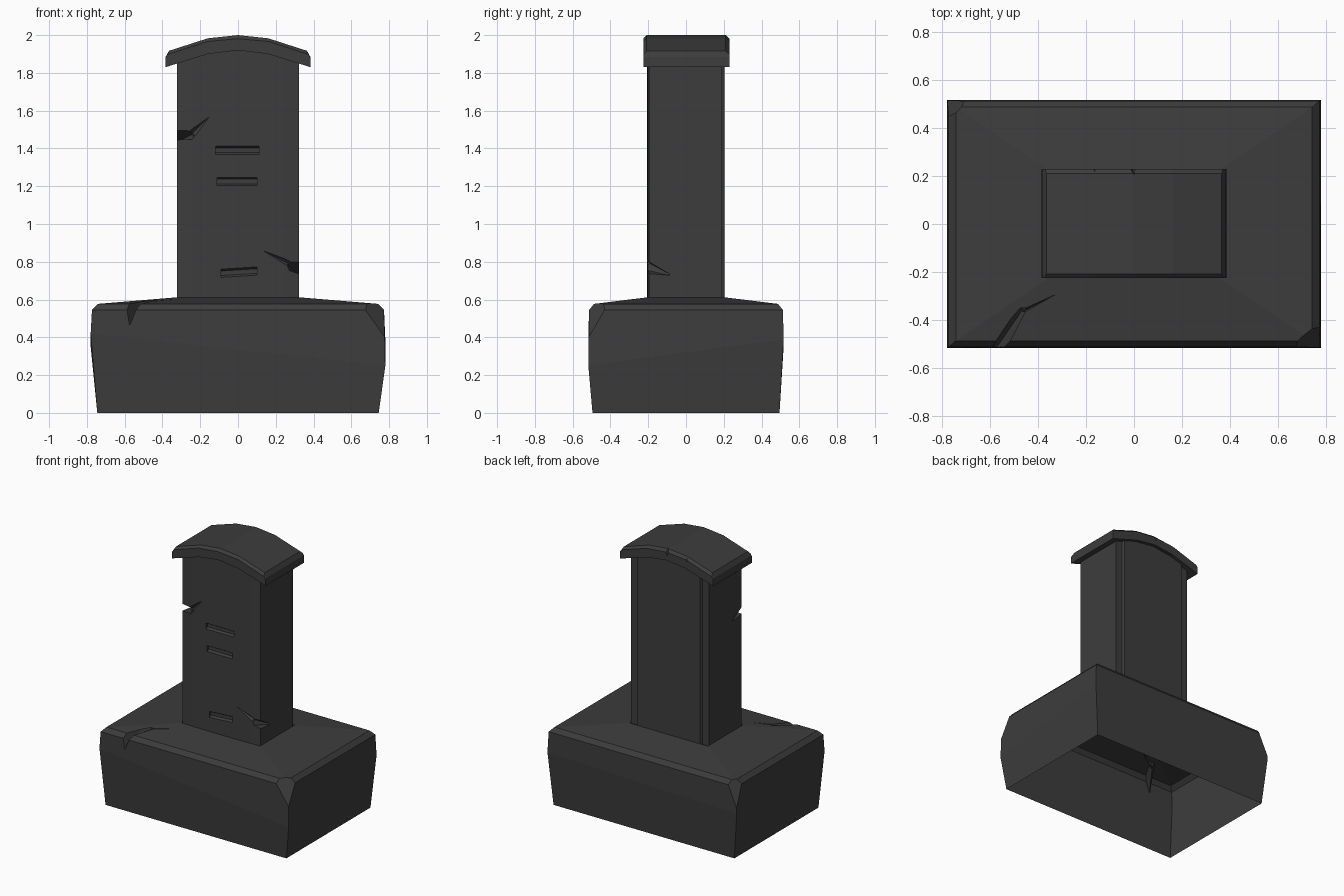
import bpy, bmesh
from mathutils import Vector

if "Cube" in bpy.data.objects:
    bpy.data.objects.remove(bpy.data.objects["Cube"])

stone = bpy.data.materials.new("dark_stone")
stone.diffuse_color = (0.046, 0.046, 0.046, 1)
stone.use_nodes = True
stone.node_tree.nodes["Principled BSDF"].inputs["Base Color"].default_value = stone.diffuse_color


def to_object(name, bm):
    bmesh.ops.recalc_face_normals(bm, faces=bm.faces[:])
    me = bpy.data.meshes.new(name)
    bm.to_mesh(me)
    bm.free()
    me.materials.append(stone)
    ob = bpy.data.objects.new(name, me)
    bpy.context.collection.objects.link(ob)
    return ob


def loft(rings):
    """Closed solid through rings of equal point count."""
    bm = bmesh.new()
    vs = [[bm.verts.new(p) for p in r] for r in rings]
    for a, b in zip(vs, vs[1:]):
        for i in range(len(a)):
            j = (i + 1) % len(a)
            bm.faces.new((a[i], a[j], b[j], b[i]))
    bm.faces.new(vs[0][::-1])
    bm.faces.new(vs[-1])
    bmesh.ops.recalc_face_normals(bm, faces=bm.faces[:])
    return bm


def chip(bm, a, b, c, centre):
    """Slice a corner off along the plane through three points."""
    a, b, c = Vector(a), Vector(b), Vector(c)
    n = (b - a).cross(c - a).normalized()
    if n.dot(a - Vector(centre)) < 0:
        n = -n
    r = bmesh.ops.bisect_plane(bm, geom=bm.verts[:] + bm.edges[:] + bm.faces[:],
                               plane_co=a, plane_no=n, clear_outer=True)
    edges = [e for e in r["geom_cut"] if isinstance(e, bmesh.types.BMEdge)]
    bmesh.ops.holes_fill(bm, edges=edges)


def carve(ob, hulls):
    """Subtract convex wedges, then drop the cutters."""
    for pts in hulls:
        bm = bmesh.new()
        for p in pts:
            bm.verts.new(p)
        bmesh.ops.convex_hull(bm, input=bm.verts[:])
        cut = to_object("cutter", bm)
        cut.hide_render = True
        mod = ob.modifiers.new("cut", "BOOLEAN")
        mod.operation = "DIFFERENCE"
        mod.solver = "EXACT"
        mod.object = cut
        dg = bpy.context.evaluated_depsgraph_get()
        dg.update()
        me = bpy.data.meshes.new_from_object(ob.evaluated_get(dg))
        ob.modifiers.clear()
        ob.data = me
        bpy.data.objects.remove(cut)


def open_faces(ob, levels):
    """Remove flat caps lying at the given heights."""
    bm = bmesh.new()
    bm.from_mesh(ob.data)
    dead = [f for f in bm.faces
            if any(all(abs(v.co.z - z) < 0.002 for v in f.verts) for z in levels)]
    bmesh.ops.delete(bm, geom=dead, context="FACES")
    bm.to_mesh(ob.data)
    bm.free()


def rect(x, y, zs):
    return [(sx * x, sy * y, z) for (sx, sy), z in
            zip(((-1, -1), (1, -1), (1, 1), (-1, 1)), zs)]


# Plinth: bulging block, open underneath, chipped and cracked
bm = loft([rect(0.745, 0.495, [0] * 4),
           rect(0.78, 0.517, [0.42, 0.25, 0.39, 0.35]),
           rect(0.773, 0.513, [0.545] * 4),
           rect(0.743, 0.487, [0.577] * 4),
           rect(0.323, 0.203, [0.612] * 4)])
mid = (0, 0, 0.3)
chip(bm, (0.67, -0.514, 0.55), (0.777, -0.515, 0.40), (0.775, -0.42, 0.56), mid)
chip(bm, (-0.70, 0.514, 0.56), (-0.776, 0.514, 0.40), (-0.775, 0.44, 0.56), mid)
plinth = to_object("plinth", bm)
carve(plinth, [
    [(-0.62, -0.54, 0.63), (-0.52, -0.54, 0.63), (-0.59, -0.54, 0.45),
     (-0.49, -0.35, 0.63), (-0.43, -0.35, 0.63), (-0.46, -0.35, 0.56)],
    [(-0.50, -0.365, 0.63), (-0.44, -0.365, 0.63), (-0.465, -0.365, 0.555),
     (-0.31, -0.285, 0.605)]])
open_faces(plinth, [0, 0.612])

# Cap profile heights, shared by the slab and the post under it
ARCH = [(0, 1.92), (0.16, 1.90), (0.385, 1.83)]


def arch(x):
    x = abs(x)
    for (a, za), (b, zb) in zip(ARCH, ARCH[1:]):
        if x <= b:
            return za + (zb - za) * (x - a) / (b - a)


# Upright post: eased front corners, raised back panel
half = [(0, -0.207), (0.24, -0.205), (0.322, -0.195), (0.322, 0.19),
        (0.268, 0.19), (0.26, 0.205), (0.16, 0.205), (0, 0.205)]
plan = half + [(-x, y) for x, y in half[-2:0:-1]]
post = to_object("post", loft([[(x, y, 0.605) for x, y in plan],
                               [(x, y, arch(x) + 0.012) for x, y in plan]]))
# Broken corners
cuts = [
    [(-0.35, -0.23, 1.52), (-0.35, -0.23, 1.45), (-0.23, -0.22, 1.45),
     (-0.23, -0.22, 1.50), (-0.33, -0.08, 1.43), (-0.25, -0.17, 1.47)],
    [(-0.27, -0.22, 1.50), (-0.22, -0.22, 1.455), (-0.24, -0.18, 1.48),
     (-0.145, -0.208, 1.575)],
    [(0.34, -0.23, 0.82), (0.34, -0.23, 0.735), (0.26, -0.23, 0.76),
     (0.25, -0.23, 0.815), (0.325, -0.07, 0.725), (0.27, -0.17, 0.78)],
    [(0.28, -0.22, 0.82), (0.27, -0.22, 0.76), (0.27, -0.185, 0.79),
     (0.12, -0.208, 0.865)]]
# Worn horizontal grooves
for x0, x1, z, tilt in ((-0.12, 0.11, 1.39, 0), (-0.11, 0.10, 1.225, 0),
                        (-0.09, 0.10, 0.745, 0.006)):
    cuts.append([(x, y, z + dz + s * tilt)
                 for x, s in ((x0, -1), (x1, 1))
                 for y, dz in ((-0.22, 0.03), (-0.22, -0.03),
                               (-0.19, 0.012), (-0.19, -0.012))])
carve(post, cuts)
open_faces(post, [0.605])

# Arched cap slab with bevelled upper edges
top = [(-0.383, 1.885), (-0.365, 1.917), (-0.16, 1.983), (0, 2.0),
       (0.16, 1.983), (0.365, 1.917), (0.383, 1.885)]
face_top = [(-0.385, 1.88), (-0.372, 1.898), (-0.163, 1.966), (0, 1.981),
            (0.163, 1.966), (0.372, 1.898), (0.385, 1.88)]
under = [(0.385, 1.83), (0.16, 1.90), (0, 1.92), (-0.16, 1.90), (-0.385, 1.83)]
cap = to_object("cap", loft([[(x, y, z) for x, z in prof + under]
                             for y, prof in ((-0.226, face_top), (-0.208, top),
                                             (0.21, top), (0.23, face_top))]))
# Nicks in the rear edge
carve(cap, [[(x - 0.035, 0.25, 2.01), (x + 0.025, 0.25, 2.01),
             (x - 0.01, 0.24, 1.935), (x, 0.205, 2.0)] for x in (-0.16, 0.0)])
